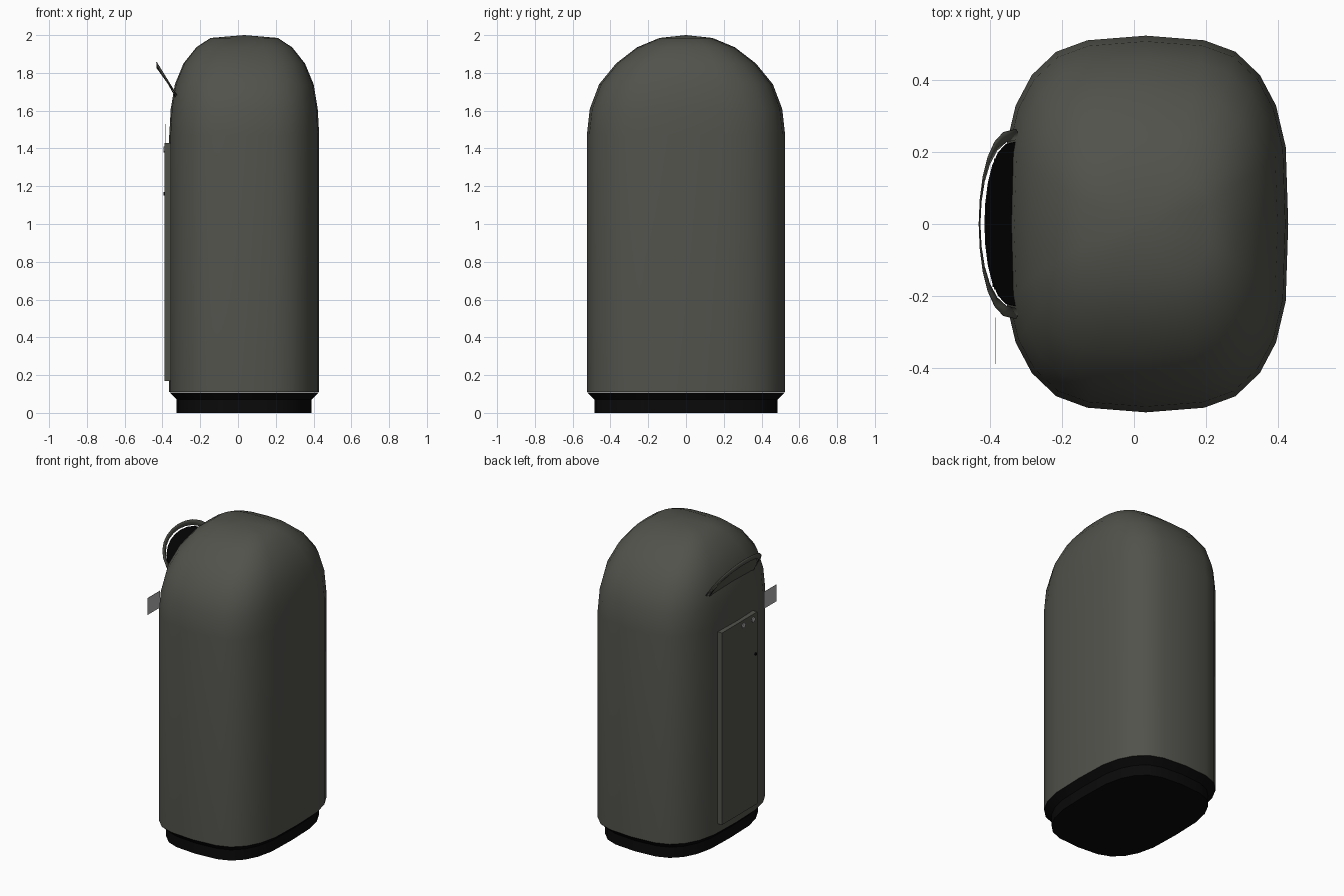
import bpy, bmesh, math

cube = bpy.data.objects.get("Cube")
if cube:
    bpy.data.objects.remove(cube, do_unlink=True)


def material(name, rgb):
    m = bpy.data.materials.new(name)
    m.use_nodes = True
    m.diffuse_color = (*rgb, 1)
    m.node_tree.nodes["Principled BSDF"].inputs["Base Color"].default_value = (*rgb, 1)
    return m


OLIVE = material("dark olive grey", (0.085, 0.085, 0.073))
BLACK = material("black", (0.003, 0.003, 0.003))
SILVER = material("light grey", (0.45, 0.45, 0.45))


def finish(bm, name, mats, smooth=None):
    bmesh.ops.recalc_face_normals(bm, faces=bm.faces)
    mesh = bpy.data.meshes.new(name)
    bm.to_mesh(mesh)
    bm.free()
    ob = bpy.data.objects.new(name, mesh)
    bpy.context.collection.objects.link(ob)
    for m in mats:
        mesh.materials.append(m)
    if smooth:
        bpy.ops.object.select_all(action="DESELECT")
        ob.select_set(True)
        bpy.context.view_layer.objects.active = ob
        bpy.ops.object.shade_smooth_by_angle(angle=math.radians(smooth))
    return ob


def box(name, lo, hi, mat):
    bm = bmesh.new()
    bmesh.ops.create_cube(bm, size=1)
    for v in bm.verts:
        for i in range(3):
            v.co[i] = lo[i] if v.co[i] < 0 else hi[i]
    return finish(bm, name, [mat])


# Rounded-rectangle plan, one quadrant mirrored to a closed ring
CX = 0.033
QUAD = [(0.397, 0), (0.39, 0.215), (0.363, 0.33), (0.318, 0.415),
        (0.25, 0.48), (0.163, 0.512), (0, 0.525)]
half = QUAD + [(-x, y) for x, y in QUAD[-2::-1]]
PLAN = half + [(x, -y) for x, y in half[-2:0:-1]]


def loft(name, levels, mats, smooth, tip=None):
    """Stack scaled copies of the plan: (z, x scale, y scale)."""
    bm = bmesh.new()
    rings = [[bm.verts.new((CX + x * sx, y * sy, z)) for x, y in PLAN]
             for z, sx, sy in levels]
    n = len(PLAN)
    for a, b in zip(rings, rings[1:]):
        for i in range(n):
            j = (i + 1) % n
            bm.faces.new((a[i], a[j], b[j], b[i]))
    bm.faces.new(rings[0][::-1])
    if tip is None:
        bm.faces.new(rings[-1])
    else:
        top = bm.verts.new((CX, 0, tip))
        for i in range(n):
            bm.faces.new((rings[-1][i], rings[-1][(i + 1) % n], top))
    return finish(bm, name, mats, smooth)


# Domed housing and recessed plinth
loft("housing", [(0.11, 1, 1), (1.47, 1, 1), (1.61, 0.98, 0.97),
                 (1.74, 0.925, 0.876), (1.85, 0.81, 0.705),
                 (1.935, 0.64, 0.495), (1.985, 0.45, 0.267)],
     [OLIVE], 50, tip=2.0)
loft("plinth", [(0, 0.9, 0.924), (0.07, 0.9, 0.924), (0.109, 0.998, 0.998)],
     [BLACK], 30)

# Service door with two catches and a lock
box("door", (-0.39, -0.183, 0.17), (-0.35, 0.183, 1.43), OLIVE)


def disc(name, y, z, radius, mat):
    bm = bmesh.new()
    bmesh.ops.create_cone(bm, cap_ends=True, segments=12, radius1=radius,
                          radius2=radius, depth=0.008)
    for v in bm.verts:
        a, b, c = v.co
        v.co = (-0.391 + c, y + a, z + b)
    finish(bm, name, [mat])


for side, y in (("left", -0.04), ("right", -0.14)):
    disc("door_catch_" + side, y, 1.395, 0.016, SILVER)
disc("door_lock", -0.165, 1.16, 0.01, BLACK)

# Small flat label plate beside the door
box("label_plate", (-0.386, -0.39, 1.42), (-0.384, -0.26, 1.53), SILVER)

# Tilted chute flap: dark inside, housing colour outside
STEPS = 12


def arc(half_width, x_root, x_tip, z_root, z_tip):
    pts = []
    for i in range(STEPS + 1):
        t = math.pi * i / STEPS
        s = math.sin(t) ** 0.8
        pts.append((x_root + (x_tip - x_root) * s, half_width * math.cos(t),
                    z_root + (z_tip - z_root) * s))
    return pts


bm = bmesh.new()
outline = arc(0.23, -0.325, -0.413, 1.668, 1.825)
inner = [bm.verts.new(p) for p in outline]
outer = [bm.verts.new((x - 0.004, y, z - 0.002)) for x, y, z in outline]
bm.faces.new(inner)
bm.faces.new(outer[::-1])
for i in range(len(inner)):
    j = (i + 1) % len(inner)
    bm.faces.new((inner[i], outer[i], outer[j], inner[j]))
flap = finish(bm, "chute_flap", [BLACK, OLIVE])
for f in flap.data.polygons:
    f.material_index = 1 if f.normal.x < -0.5 and f.normal.z < 0 else 0

# Thin curved rim around the flap
bm = bmesh.new()
upper = [bm.verts.new(p) for p in arc(0.265, -0.33, -0.433, 1.69, 1.858)]
lower = [bm.verts.new(p) for p in arc(0.237, -0.32, -0.431, 1.67, 1.825)]
for i in range(STEPS):
    bm.faces.new((upper[i], upper[i + 1], lower[i + 1], lower[i]))
rim = finish(bm, "chute_rim", [OLIVE], 40)
solid = rim.modifiers.new("thickness", "SOLIDIFY")
solid.thickness = 0.003
